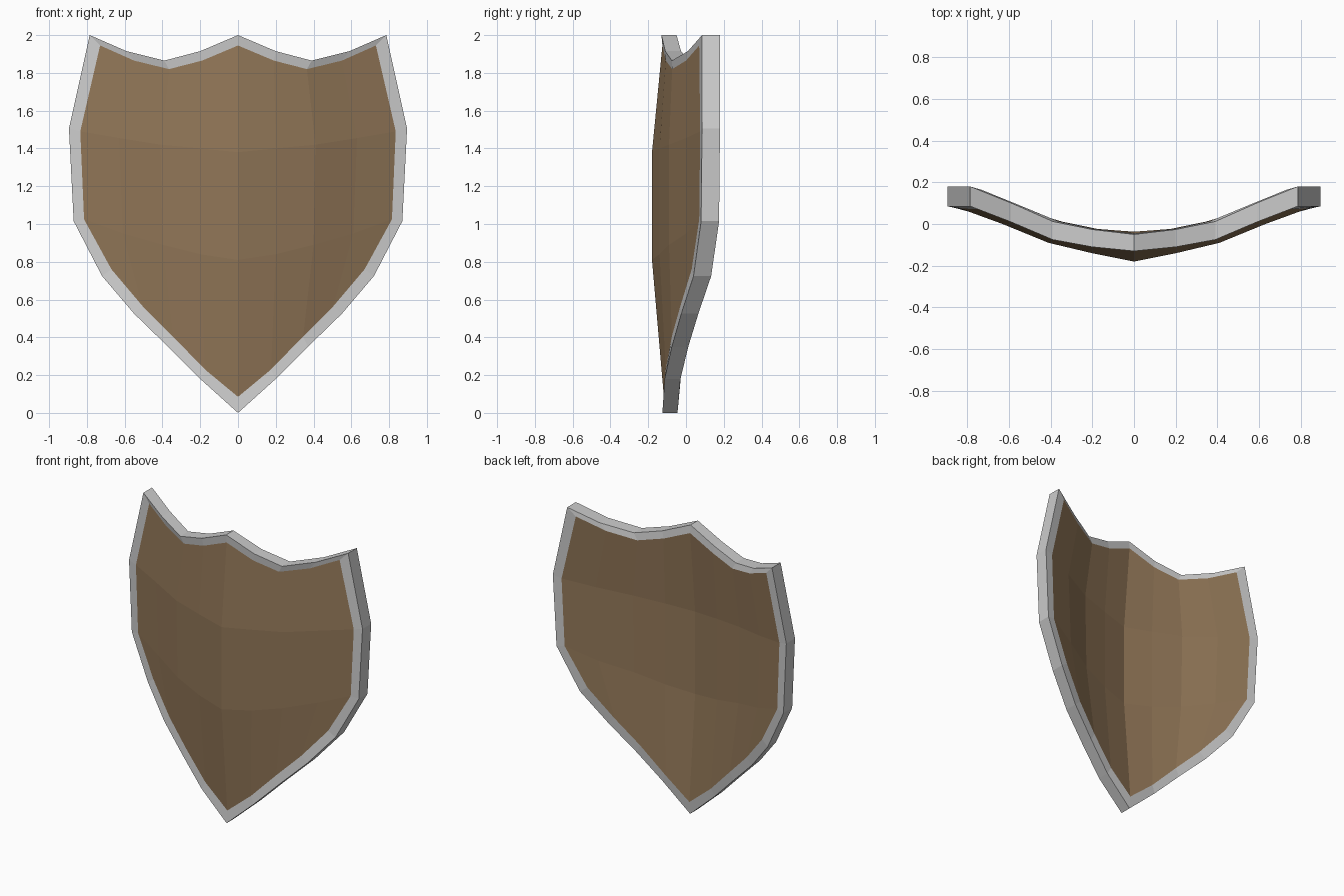
import bpy, bmesh

if "Cube" in bpy.data.objects:
    bpy.data.objects.remove(bpy.data.objects["Cube"])


def mirror_row(half):
    """Half row from the centre outwards -> full row from left to right."""
    return [(-x, y, z) for x, y, z in reversed(half[1:])] + half


def behind(p):
    """Matching point on the back of the shield."""
    x, y, z = p
    return (x, y + 0.08 + 0.015 * min(1.0, abs(x) / 0.8), z)


def make_object(name, quads, color=None):
    bm = bmesh.new()
    for quad in quads:
        bm.faces.new([bm.verts.new(p) for p in quad])
    bmesh.ops.remove_doubles(bm, verts=bm.verts, dist=0.0005)
    bmesh.ops.recalc_face_normals(bm, faces=bm.faces)
    mesh = bpy.data.meshes.new(name)
    bm.to_mesh(mesh)
    bm.free()
    if color:
        mat = bpy.data.materials.new(name + "_color")
        mat.diffuse_color = color
        mat.use_nodes = True
        mat.node_tree.nodes["Principled BSDF"].inputs["Base Color"].default_value = mat.diffuse_color
        mesh.materials.append(mat)
    obj = bpy.data.objects.new(name, mesh)
    bpy.context.collection.objects.link(obj)
    return obj


# Panel rows, top to bottom, centre to right edge (x, y, z)
rows = [mirror_row(r) for r in (
    [(0, -.125, 1.945), (.19, -.107, 1.865), (.365, -.073, 1.82), (.55, .0, 1.865), (.73, .07, 1.945)],
    [(0, -.18, 1.38), (.2, -.14, 1.40), (.41, -.09, 1.42), (.63, .0, 1.455), (.835, .075, 1.49)],
    [(0, -.18, .81), (.2, -.14, .84), (.4, -.09, .89), (.61, .0, .95), (.815, .07, 1.025)],
    [(0, -.117, .085), (.175, -.107, .23), (.345, -.075, .405), (.505, -.03, .565), (.67, .03, .76)],
)]

# Outer edge of the rim: top, sides, bottom
top = mirror_row([(0, -.13, 2.0), (.2, -.11, 1.915), (.39, -.075, 1.865), (.59, .01, 1.915), (.785, .085, 2.0)])
right = [(.895, .085, 1.505), (.87, .08, 1.015)]
bottom = mirror_row([(0, -.125, 0), (.2, -.113, .18), (.37, -.075, .35), (.55, -.025, .525), (.72, .04, .725)])
left = [(-x, y, z) for x, y, z in reversed(right)]
outer = top + right + bottom[::-1] + left

# Inner edge of the rim follows the panel border
inner = (rows[0] + [rows[1][-1], rows[2][-1]] + rows[3][::-1]
         + [rows[2][0], rows[1][0]])
n = len(outer)

# Curved panel: front and back sheets joined around the border
front = [(a[i], a[i + 1], b[i + 1], b[i])
         for a, b in zip(rows, rows[1:]) for i in range(len(a) - 1)]
back = [tuple(behind(p) for p in q) for q in front]
edge = [(inner[i], inner[(i + 1) % n], behind(inner[(i + 1) % n]), behind(inner[i]))
        for i in range(n)]
make_object("shield_panel", front + back + edge, (0.28, 0.18, 0.095, 1))

# Metal rim: front strip, outer wall and back strip
rim = []
for i in range(n):
    j = (i + 1) % n
    section_a = [inner[i], outer[i], behind(outer[i]), behind(inner[i])]
    section_b = [inner[j], outer[j], behind(outer[j]), behind(inner[j])]
    for k in range(3):
        rim.append((section_a[k], section_a[k + 1], section_b[k + 1], section_b[k]))
make_object("shield_rim", rim)
